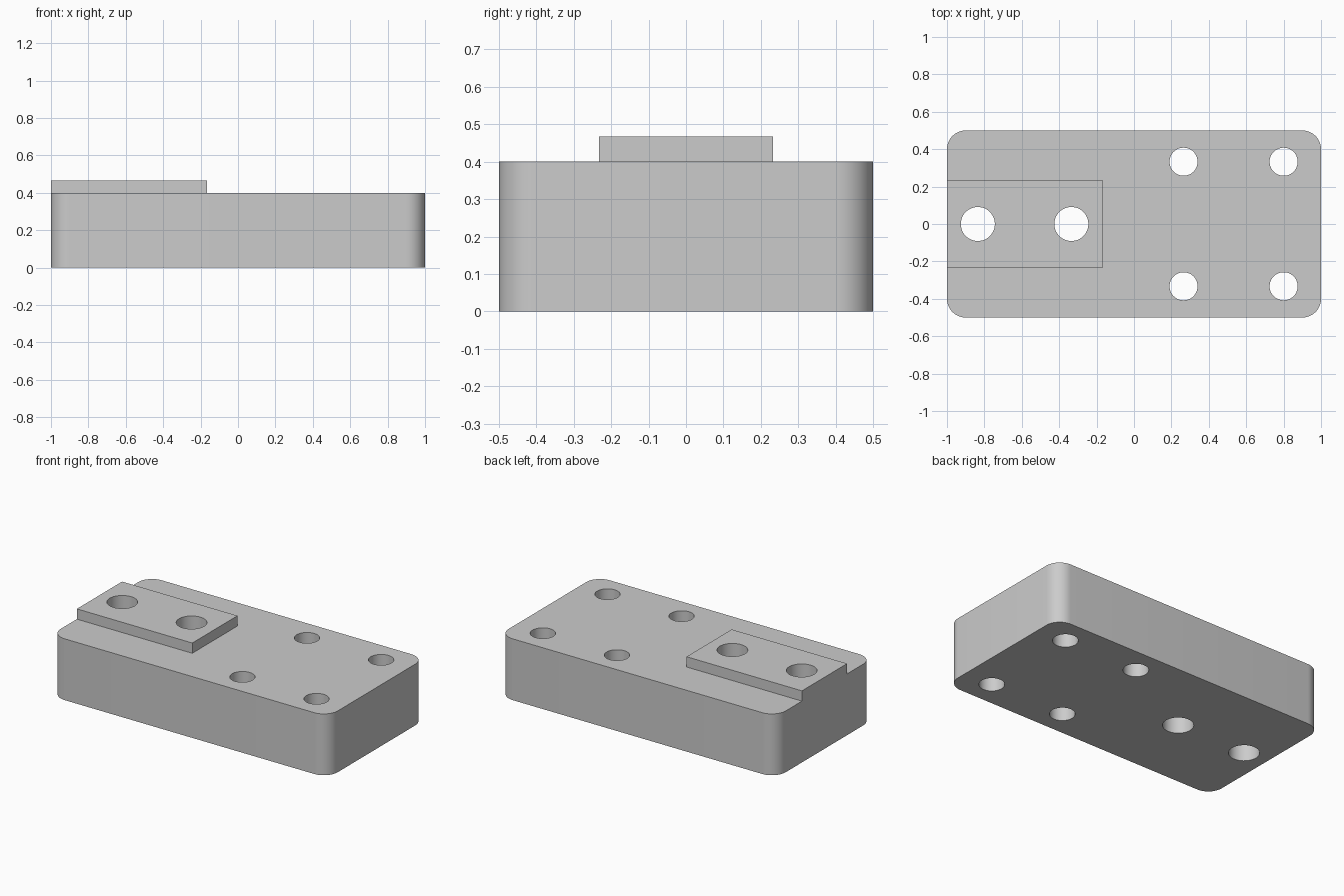
import bpy
import bmesh
from math import sin, cos, pi, radians

cube = bpy.data.objects.get("Cube")
if cube:
    bpy.data.objects.remove(cube, do_unlink=True)

BLOCK_TOP, PAD_TOP = 0.4, 0.467
CORNER = 0.1

grey = bpy.data.materials.new("plain_grey")
grey.use_nodes = True
colour = (0.6, 0.6, 0.6, 1)
grey.diffuse_color = colour
grey.node_tree.nodes["Principled BSDF"].inputs["Base Color"].default_value = colour


def arc(cx, cy, r, start, sweep, steps):
    """Points along an arc, both ends included."""
    return [(cx + r * cos(start + sweep * i / steps),
             cy + r * sin(start + sweep * i / steps)) for i in range(steps + 1)]


def prisms(name, outlines, z0, z1):
    """One object made of upright prisms, one for each outline."""
    bm = bmesh.new()
    for outline in outlines:
        low = [bm.verts.new((x, y, z0)) for x, y in outline]
        high = [bm.verts.new((x, y, z1)) for x, y in outline]
        bm.faces.new(low[::-1])
        bm.faces.new(high)
        n = len(low)
        for i in range(n):
            j = (i + 1) % n
            bm.faces.new((low[i], low[j], high[j], high[i]))
    mesh = bpy.data.meshes.new(name)
    bm.to_mesh(mesh)
    bm.free()
    mesh.materials.append(grey)
    obj = bpy.data.objects.new(name, mesh)
    bpy.context.collection.objects.link(obj)
    return obj


def combine(target, other, operation):
    """Apply a boolean and discard the helper."""
    mod = target.modifiers.new(operation.lower(), "BOOLEAN")
    mod.operation = operation
    mod.solver = "EXACT"
    mod.object = other
    bpy.context.view_layer.objects.active = target
    bpy.ops.object.modifier_apply(modifier=mod.name)
    bpy.data.objects.remove(other, do_unlink=True)


# Main block with rounded upright corners
rounded = []
for k, (sx, sy) in enumerate([(1, 1), (-1, 1), (-1, -1), (1, -1)]):
    rounded += arc(sx * (1 - CORNER), sy * (0.5 - CORNER), CORNER,
                   k * pi / 2, pi / 2, 12)
block = prisms("mounting_block", [rounded], 0, BLOCK_TOP)

# Raised pad, flush with the right end
pad_outline = [(-1, -0.233), (-0.167, -0.233), (-0.167, 0.233), (-1, 0.233)]
pad = prisms("raised_pad", [pad_outline], BLOCK_TOP / 2, PAD_TOP)
combine(block, pad, "UNION")

# Through holes: two large in the pad, four small in the block
holes = [(x, 0, 0.091) for x in (-0.835, -0.335)]
holes += [(x, y, 0.075) for x in (0.265, 0.8) for y in (-0.333, 0.333)]
circles = [arc(x, y, r, 0, 2 * pi, 48)[:-1] for x, y, r in holes]
cutters = prisms("hole_cutters", circles, -0.1, PAD_TOP + 0.1)
cutters.hide_render = True
combine(block, cutters, "DIFFERENCE")

# Smooth the curved walls, keep the edges sharp
bpy.ops.object.select_all(action="DESELECT")
block.select_set(True)
bpy.context.view_layer.objects.active = block
bpy.ops.object.shade_smooth_by_angle(angle=radians(30))
